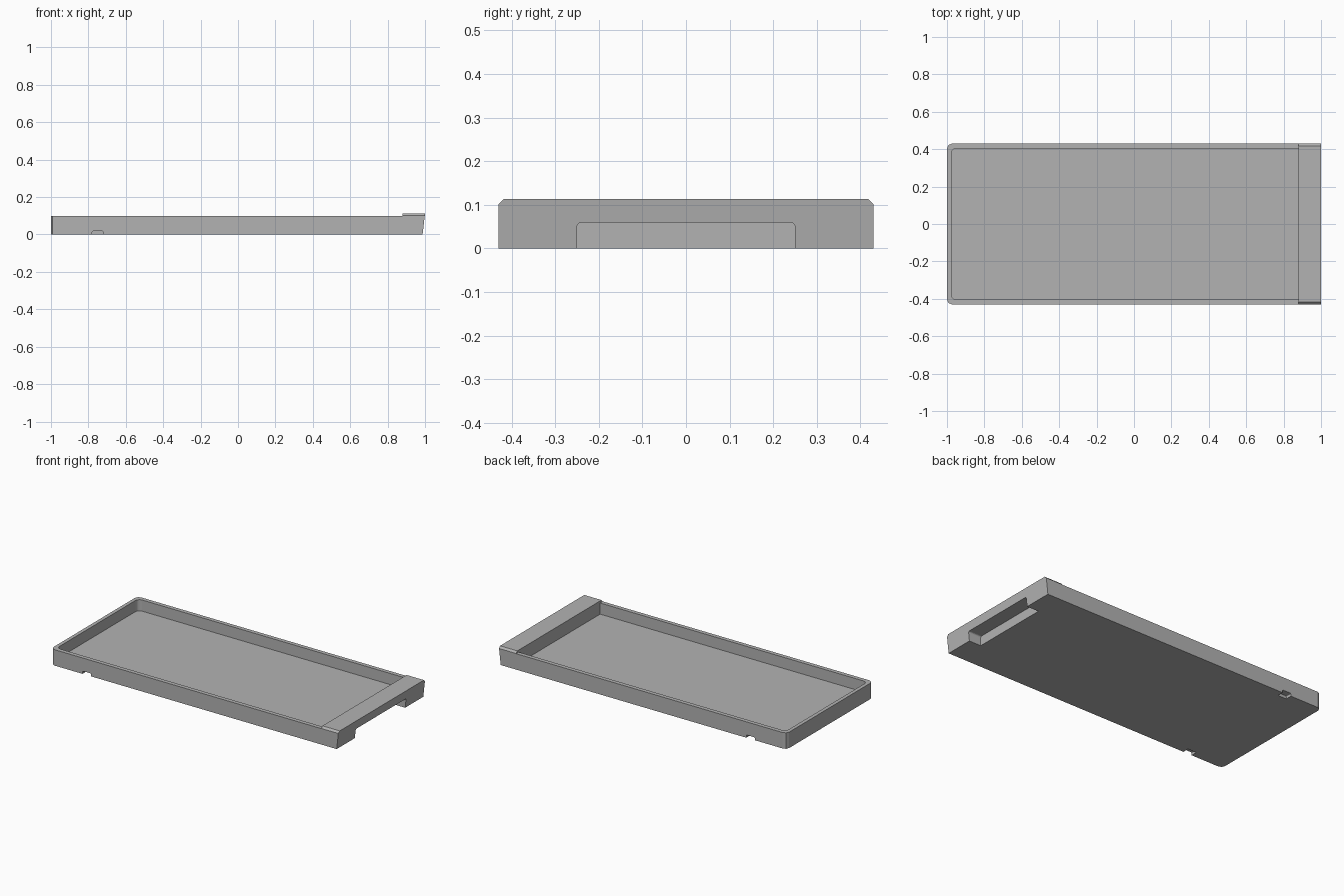
import bpy
import bmesh
from mathutils import Vector

cube = bpy.data.objects.get("Cube")
if cube:
    bpy.data.objects.remove(cube)

grey = bpy.data.materials.new("plain grey")
grey.use_nodes = True
colour = (0.45, 0.45, 0.45, 1)
grey.diffuse_color = colour
grey.node_tree.nodes["Principled BSDF"].inputs["Base Color"].default_value = colour


def prism(name, profile, y0, y1, bevels=()):
    """Extrude an (x, z) profile along y, then bevel edges chosen by rule."""
    bm = bmesh.new()
    face = bm.faces.new([bm.verts.new((x, y0, z)) for x, z in profile])
    new = bmesh.ops.extrude_face_region(bm, geom=[face])["geom"]
    moved = [v for v in new if isinstance(v, bmesh.types.BMVert)]
    bmesh.ops.translate(bm, verts=moved, vec=Vector((0, y1 - y0, 0)))
    for rule, size, segments in bevels:
        edges = [e for e in bm.edges if rule(*[v.co for v in e.verts])]
        bmesh.ops.bevel(bm, geom=edges, offset=size, segments=segments,
                        profile=0.5, affect='EDGES')
    bmesh.ops.recalc_face_normals(bm, faces=bm.faces)
    mesh = bpy.data.meshes.new(name)
    bm.to_mesh(mesh)
    bm.free()
    mesh.materials.append(grey)
    obj = bpy.data.objects.new(name, mesh)
    bpy.context.collection.objects.link(obj)
    return obj


def box(x0, x1, z0, z1):
    return [(x0, z0), (x1, z0), (x1, z1), (x0, z1)]


def closed_end_corner(a, b):
    return abs(a.x - b.x) < 1e-5 and abs(a.y - b.y) < 1e-5 and a.x < -0.9


def lengthwise_top(z):
    return lambda a, b: abs(a.y - b.y) < 1e-5 and min(a.z, b.z) > z - 1e-4


HALF = 0.43
CAP = 0.88
RIM = 0.10
TOP = 0.113

# Tray body with the raised cap and slanted end
tray = prism("tray_body",
             [(-1, 0), (0.987, 0), (1, TOP), (CAP, TOP), (CAP, RIM), (-1, RIM)],
             -HALF, HALF,
             [(closed_end_corner, 0.027, 2), (lengthwise_top(TOP), 0.012, 1)])

# Recess, end opening and the two small side slots
cutters = [
    prism("recess_cutter", box(-0.977, CAP, 0.03, 0.2), -0.404, 0.404,
          [(closed_end_corner, 0.027, 3)]),
    prism("opening_cutter", box(0.905, 1.1, -0.05, 0.059), -0.25, 0.25,
          [(lengthwise_top(0.059), 0.009, 3)]),
]
for side in (-1, 1):
    y0, y1 = sorted((side * 0.39, side * 0.5))
    cutters.append(prism("slot_cutter", box(-0.78, -0.72, -0.05, 0.018), y0, y1,
                         [(lambda a, b: abs(a.x - b.x) < 1e-5
                           and min(a.z, b.z) > 0.01 and abs(a.y - b.y) > 0.05,
                           0.006, 2)]))

for cutter in cutters:
    cutter.hide_render = True
    cutter.hide_viewport = True
    cut = tray.modifiers.new(cutter.name, 'BOOLEAN')
    cut.operation = 'DIFFERENCE'
    cut.solver = 'EXACT'
    cut.object = cutter
